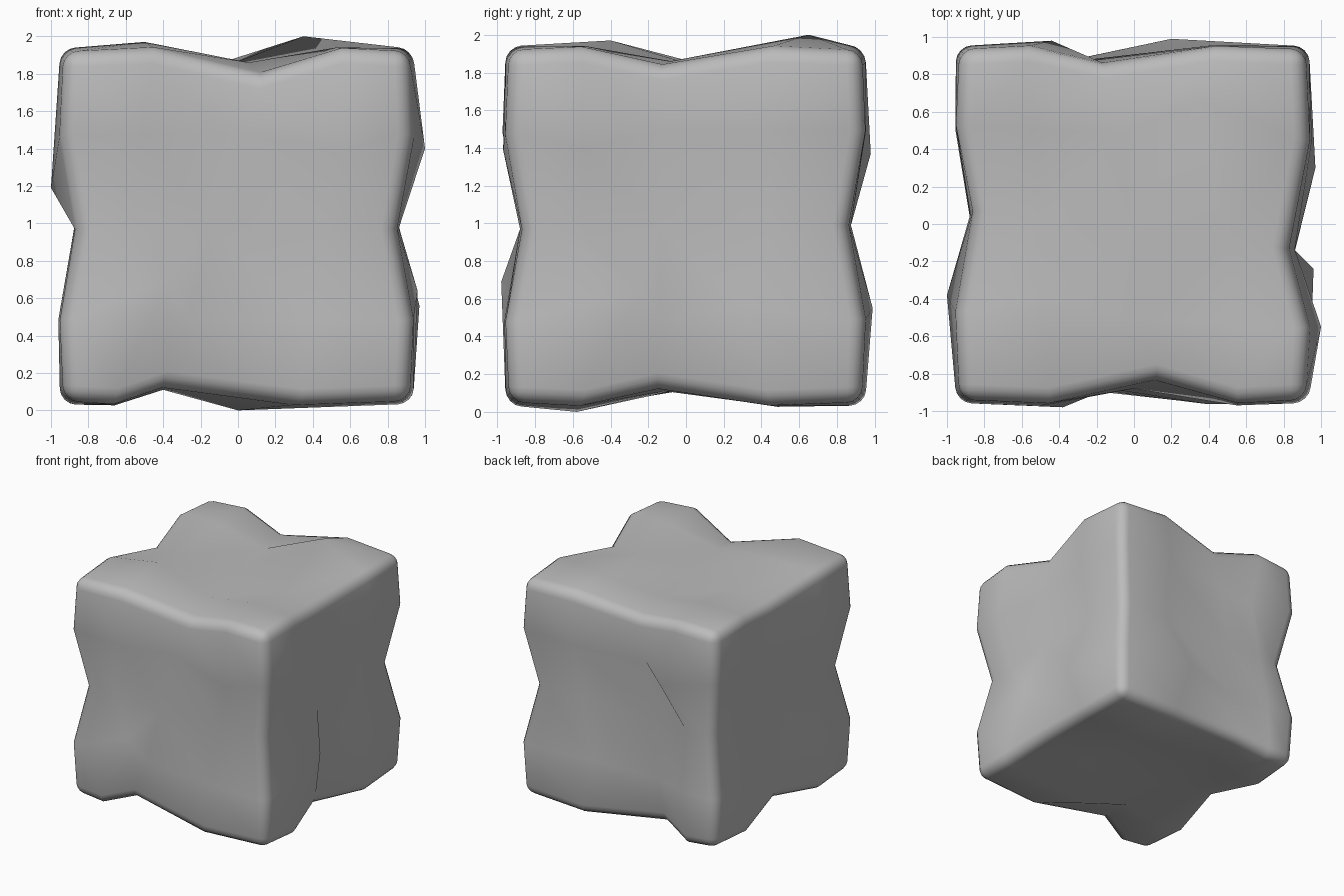
import bpy, bmesh, random
from mathutils import Vector

old = bpy.data.objects.get("Cube")
if old:
    bpy.data.objects.remove(old, do_unlink=True)
random.seed(4)

# Where the groove crosses each block edge, keyed by axis and the signs of the other two axes
GROOVES = {
    0: {(-1, 1): .13, (1, 1): -.16, (-1, -1): -.4, (1, -1): -.4},
    1: {(-1, 1): .07, (1, 1): -.13, (-1, -1): 0, (1, -1): -.15},
    2: {(-1, -1): -.02, (1, -1): -.02, (-1, 1): 0, (1, 1): 0},
}

# Lumps and dents that stand out most: grid node -> final place (z from the block centre)
LUMPS = {
    (1, -.5, .5): (1, -.55, .41),
    (1, -.5, -.5): (.96, -.24, -.35),
    (1, .5, -.5): (.97, .3, -.43),
    (-1, -.5, .5): (-1, -.38, .2),
    (.5, .5, 1): (.35, .65, 1.01),
    (-.5, -.5, 1): (-.5, -.4, .98),
    (.5, -.5, -1): (0, -.58, -.99),
    (-.5, -1, -.5): (-.38, -.98, -.3),
    (.5, -1, .5): (.55, -.97, .4),
    (.5, 1, -.5): (.2, .99, -.44),
    (-.5, 1, .5): (-.44, .98, .38),
    (0, -1, 1): (.13, -.83, .81),
    (1, 0, 1): (.82, -.13, .85),
}
CORNER_DEPTH, EDGE_DEPTH, FACE_DEPTH = .02, .09, .075
LOW, HIGH = (-.95, -.955, -.955), (.935, .95, .945)


def groove_shift(axis, p):
    """Blend the four edge values across the block."""
    c, d = [p[i] for i in range(3) if i != axis]
    return sum(v * (1 + s * c) * (1 + t * d) / 4
               for (s, t), v in GROOVES[axis].items())


def outer_sides(p):
    return sum(abs(c) > .99 for c in p)


def place(node):
    if node in LUMPS:
        return Vector(LUMPS[node])
    sides = outer_sides(node)
    q = []
    for a, v in enumerate(node):
        if abs(v) == 1:
            out = HIGH[a] if v > 0 else -LOW[a]
            if sides == 3:
                out -= CORNER_DEPTH
            elif 0 in node:
                out -= EDGE_DEPTH if sides == 2 else FACE_DEPTH
            elif sides == 1:
                out += random.uniform(0, .02)
            q.append(v * out)
        elif v == 0:
            q.append(groove_shift(a, node))
        else:
            q.append(v + groove_shift(a, node) * .4)
    return Vector(q)


# Block with a four by four grid on every side
bm = bmesh.new()
bmesh.ops.create_cube(bm, size=2)
bmesh.ops.subdivide_edges(bm, edges=bm.edges[:], cuts=3, use_grid_fill=True)
rims = [e for e in bm.edges
        if outer_sides((e.verts[0].co + e.verts[1].co) / 2) == 2]
for v in bm.verts:
    node = tuple(round(c * 2) / 2 for c in v.co)
    v.co = place(node) + Vector((0, 0, .99))
bmesh.ops.recalc_face_normals(bm, faces=bm.faces[:])
bm.normal_update()

# Rounded outer edges
bmesh.ops.bevel(bm, geom=rims, offset=.08, segments=4, profile=.5, affect='EDGES')
for f in bm.faces:
    f.smooth = True

mesh = bpy.data.meshes.new("rough_block")
bm.to_mesh(mesh)
bm.free()
block = bpy.data.objects.new("rough_block", mesh)
bpy.context.collection.objects.link(block)

stone = bpy.data.materials.new("stone_grey")
stone.use_nodes = True
grey = (.5, .5, .5, 1)
stone.diffuse_color = grey
stone.node_tree.nodes["Principled BSDF"].inputs["Base Color"].default_value = grey
mesh.materials.append(stone)
